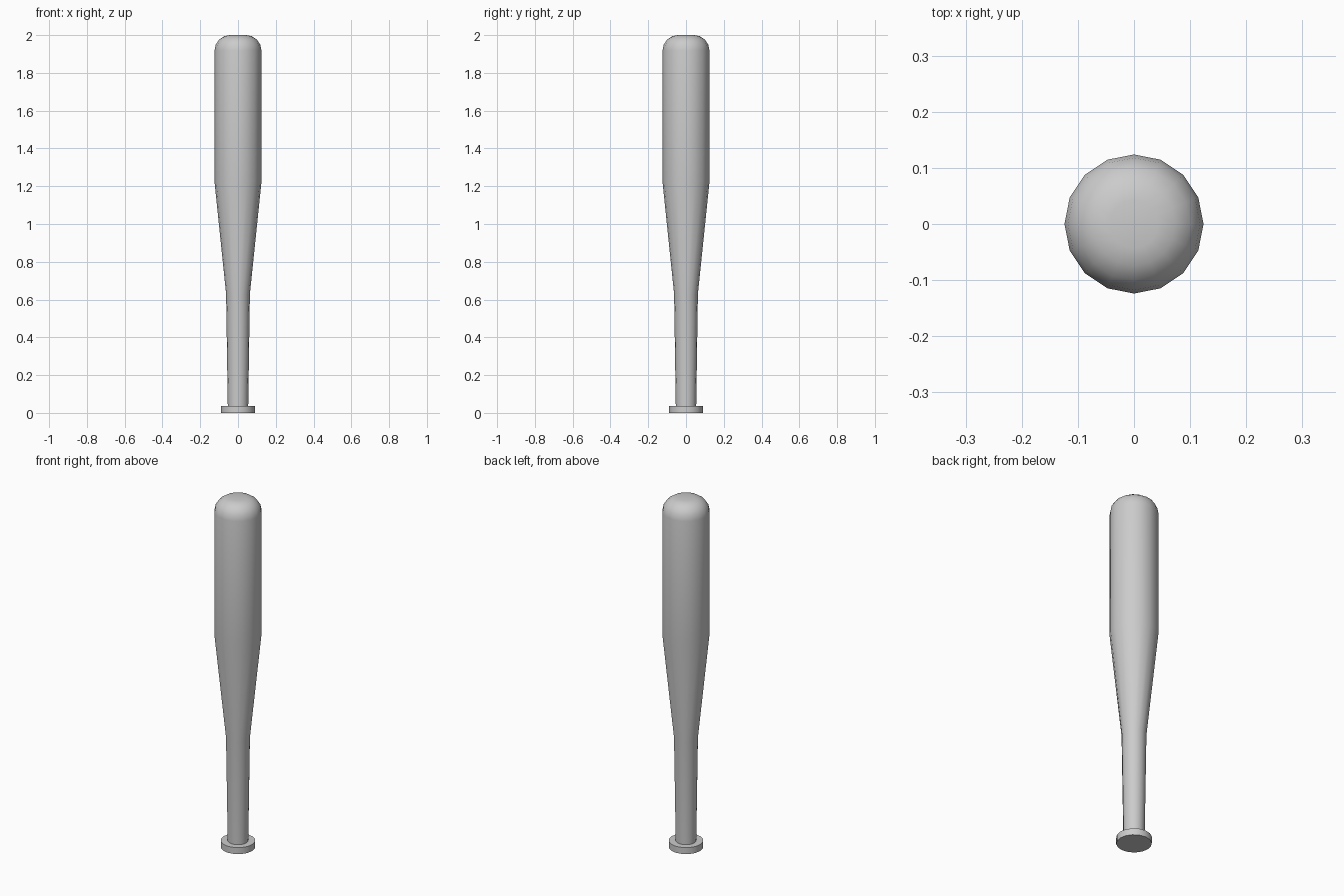
import bpy
import math

if "Cube" in bpy.data.objects:
    bpy.data.objects.remove(bpy.data.objects["Cube"], do_unlink=True)

SIDES = 16
GREY = (0.6, 0.6, 0.6, 1)

grey = bpy.data.materials.new("plain_grey")
grey.use_nodes = True
grey.diffuse_color = GREY
grey.node_tree.nodes["Principled BSDF"].inputs["Base Color"].default_value = GREY


def lathe(name, profile):
    """Turn a (radius, height) profile around z, capping both ends."""
    verts, faces = [], []
    for r, z in profile:
        for i in range(SIDES):
            a = math.tau * i / SIDES
            verts.append((r * math.cos(a), r * math.sin(a), z))
    for ring in range(len(profile) - 1):
        b = ring * SIDES
        for i in range(SIDES):
            j = (i + 1) % SIDES
            faces.append((b + i, b + j, b + SIDES + j, b + SIDES + i))
    faces.append(tuple(reversed(range(SIDES))))
    faces.append(tuple(range(len(verts) - SIDES, len(verts))))
    mesh = bpy.data.meshes.new(name)
    mesh.from_pydata(verts, [], faces)
    mesh.materials.append(grey)
    obj = bpy.data.objects.new(name, mesh)
    bpy.context.collection.objects.link(obj)
    bpy.ops.object.select_all(action="DESELECT")
    bpy.context.view_layer.objects.active = obj
    obj.select_set(True)
    bpy.ops.object.shade_smooth_by_angle(angle=math.radians(40))
    return obj


# Flat end knob
lathe("knob", [(0.09, 0), (0.09, 0.037)])

# Handle, taper, barrel and rounded tip in one turned body
tip = []
for step in range(5):
    a = math.radians(90 * step / 4)
    tip.append((0.043 + 0.081 * math.cos(a), 1.919 + 0.081 * math.sin(a)))
lathe("bat_body", [(0.054, 0.03), (0.063, 0.63), (0.124, 1.22)] + tip)
